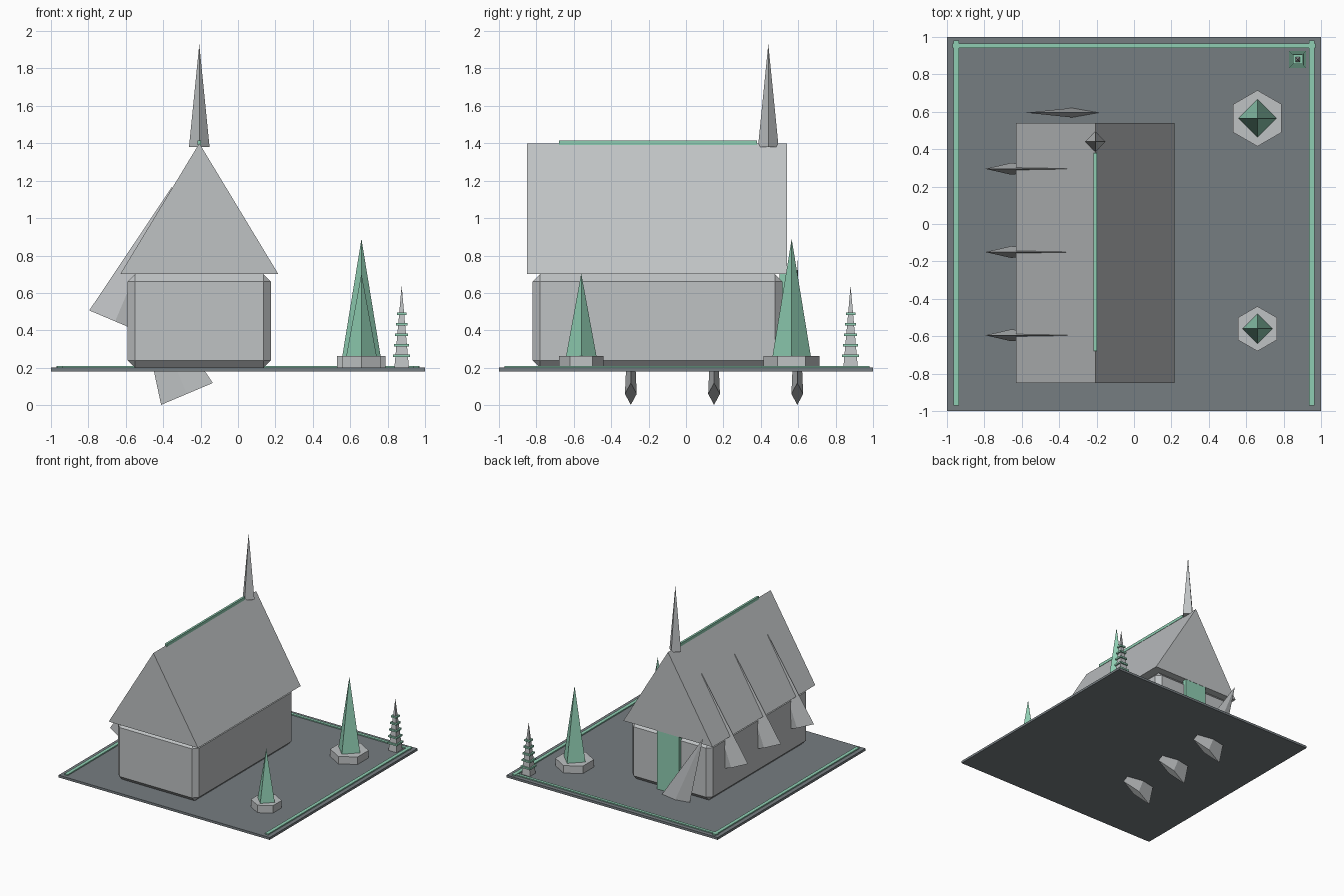
import bpy, bmesh
from math import radians
from mathutils import Matrix, Vector

cube = bpy.data.objects.get("Cube")
if cube:
    bpy.data.objects.remove(cube, do_unlink=True)


def material(name, color):
    mat = bpy.data.materials.new(name)
    mat.use_nodes = True
    mat.diffuse_color = (*color, 1)
    mat.node_tree.nodes["Principled BSDF"].inputs["Base Color"].default_value = (*color, 1)
    return mat


STONE = material("pale grey stone", (0.52, 0.54, 0.55))
GROUND = material("slate ground", (0.18, 0.205, 0.22))
GREEN = material("sea green", (0.275, 0.61, 0.445))


def finish(name, bm, mat):
    bmesh.ops.recalc_face_normals(bm, faces=bm.faces)
    mesh = bpy.data.meshes.new(name)
    bm.to_mesh(mesh)
    bm.free()
    mesh.materials.append(mat)
    obj = bpy.data.objects.new(name, mesh)
    bpy.context.collection.objects.link(obj)
    return obj


def box(name, low, high, mat, chamfer=0):
    low, high = Vector(low), Vector(high)
    bm = bmesh.new()
    bmesh.ops.create_cube(bm, size=1)
    bmesh.ops.scale(bm, vec=high - low, verts=bm.verts)
    bmesh.ops.translate(bm, vec=(low + high) / 2, verts=bm.verts)
    if chamfer:
        bmesh.ops.bevel(bm, geom=bm.edges[:], offset=chamfer, segments=1, affect='EDGES')
    return finish(name, bm, mat)


def cone(name, base, height, r1, mat, r2=0, sides=4, turn=0, lean=0, flat=1):
    """Cone standing on its base centre, flattened in y and leaning along x."""
    bm = bmesh.new()
    bmesh.ops.create_cone(bm, cap_ends=True, segments=sides, radius1=r1, radius2=r2, depth=height)
    if r2 == 0:
        bmesh.ops.remove_doubles(bm, verts=bm.verts, dist=1e-5)
    place = (Matrix.Translation(base) @ Matrix.Rotation(lean, 4, 'Y')
             @ Matrix.Diagonal((1, flat, 1, 1)) @ Matrix.Rotation(turn, 4, 'Z')
             @ Matrix.Translation((0, 0, height / 2)))
    bmesh.ops.transform(bm, matrix=place, verts=bm.verts)
    return finish(name, bm, mat)


# Ground plate with a green border on three sides
box("ground_plate", (-1, -1, 0.18), (1, 1, 0.2), GROUND)
for side, x in (("right", -0.95), ("left", 0.95)):
    box(side + "_border", (x - 0.015, -0.97, 0.2), (x + 0.015, 0.98, 0.21), GREEN)
box("back_border", (-0.97, 0.94, 0.2), (0.97, 0.965, 0.209), GREEN)

# Hall and steep gabled roof
MID = -0.207
box("hall", (-0.59, -0.82, 0.2), (0.176, 0.515, 0.7), STONE, chamfer=0.04)
bm = bmesh.new()
gable = bm.faces.new([bm.verts.new(p) for p in
                      ((MID - 0.423, -0.85, 0.7), (MID + 0.423, -0.85, 0.7), (MID, -0.85, 1.4))])
swept = bmesh.ops.extrude_face_region(bm, geom=[gable], use_keep_orig=True)["geom"]
bmesh.ops.translate(bm, vec=(0, 1.39, 0),
                    verts=[v for v in swept if isinstance(v, bmesh.types.BMVert)])
finish("roof", bm, STONE)
box("ridge_strip", (MID - 0.009, -0.68, 1.39), (MID + 0.009, 0.38, 1.415), GREEN)
box("back_door", (MID - 0.105, 0.5, 0.2), (MID + 0.105, 0.538, 0.7), GREEN)
cone("spire", (MID, 0.44, 1.38), 0.55, 0.055, STONE)

# Leaning flat fins: one row against the roof, one row through the floor
for i, y in enumerate((-0.595, -0.15, 0.295)):
    cone(f"roof_fin_{i}", (-0.657, y, 0.448), 0.78, 0.15, STONE, lean=0.4, flat=0.21)
    cone(f"floor_fin_{i}", (-0.273, -y, 0.06), 0.78, 0.15, STONE, lean=-0.4, flat=0.21)

# Trees in hexagonal planters
for name, y, pot, r, h in (("back", 0.565, 0.15, 0.102, 0.625), ("front", -0.56, 0.12, 0.081, 0.44)):
    cone(name + "_planter", (0.66, y, 0.2), 0.064, pot, STONE, r2=pot, sides=6)
    cone(name + "_tree", (0.66, y, 0.264), h, r, GREEN)

# Small ringed obelisk in the corner
cone("obelisk", (0.875, 0.88, 0.2), 0.44, 0.055, STONE, turn=radians(45))
for i in range(5):
    w, z = 0.045 - 0.005 * i, 0.265 + 0.056 * i
    box(f"obelisk_ring_{i}", (0.875 - w, 0.88 - w, z - 0.007), (0.875 + w, 0.88 + w, z + 0.007), GREEN)
